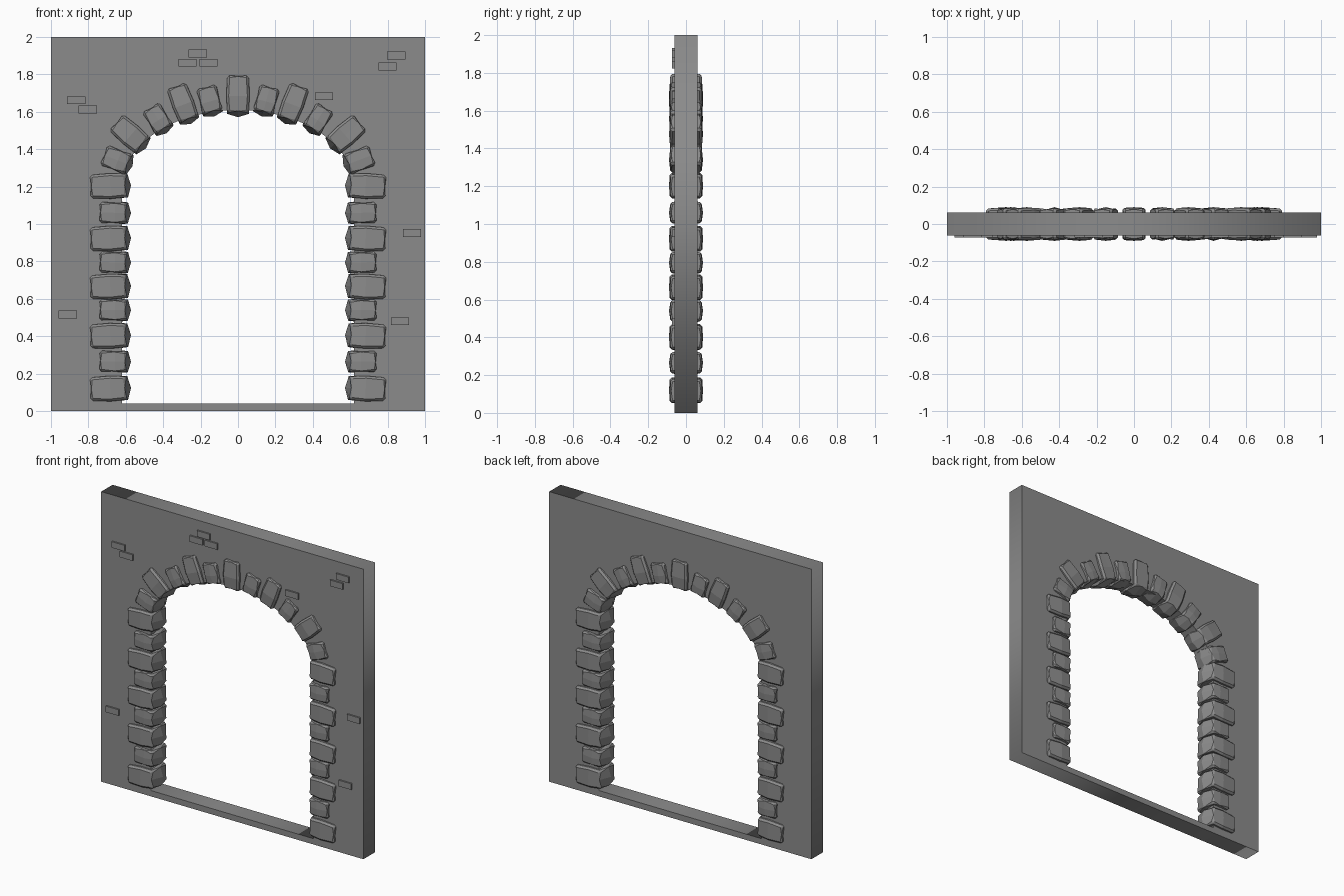
import bpy
import bmesh
from math import radians, sin, cos, pi
from mathutils import Matrix

cube = bpy.data.objects.get("Cube")
if cube:
    bpy.data.objects.remove(cube, do_unlink=True)

stone_grey = bpy.data.materials.new("stone_grey")
stone_grey.use_nodes = True
GREY = (0.26, 0.26, 0.26, 1)
stone_grey.diffuse_color = GREY
stone_grey.node_tree.nodes["Principled BSDF"].inputs["Base Color"].default_value = GREY


def add_object(name, mesh):
    mesh.materials.clear()
    mesh.materials.append(stone_grey)
    obj = bpy.data.objects.new(name, mesh)
    bpy.context.collection.objects.link(obj)
    return obj


# Wall: square slab with an arched opening above a thin sill
HALF, SPRING, RISE, SILL = 0.62, 1.2, 0.41, 0.04
outer = [(-1, 0), (1, 0), (1, 2), (-1, 2)]
arch = [(HALF * cos(pi * i / 24), SPRING + RISE * sin(pi * i / 24)) for i in range(25)]
opening = [(HALF, SILL)] + arch + [(-HALF, SILL)]

curve = bpy.data.curves.new("wall_outline", "CURVE")
curve.dimensions = "2D"
curve.fill_mode = "BOTH"
curve.extrude = 0.062
for outline in (outer, opening):
    spline = curve.splines.new("POLY")
    spline.points.add(len(outline) - 1)
    for point, (x, z) in zip(spline.points, outline):
        point.co = (x, z, 0, 1)
    spline.use_cyclic_u = True
outline_obj = bpy.data.objects.new("wall_outline", curve)
bpy.context.collection.objects.link(outline_obj)
bpy.context.view_layer.update()
depsgraph = bpy.context.evaluated_depsgraph_get()
wall_mesh = bpy.data.meshes.new_from_object(outline_obj.evaluated_get(depsgraph))
bpy.data.objects.remove(outline_obj, do_unlink=True)
wall_mesh.transform(Matrix.Rotation(radians(90), 4, "X"))
add_object("wall", wall_mesh)


def rough_stone(name, x, z, angle, length, width):
    """Bulging block running through the wall; local -z end faces the opening."""
    bm = bmesh.new()
    bmesh.ops.create_cube(bm, size=2)
    bmesh.ops.subdivide_edges(bm, edges=bm.edges[:], cuts=1, use_grid_fill=True)
    for v in bm.verts:
        a, b, c = v.co
        # Sides swell in the middle, and the inner end rises to a ridge
        v.co.x = a * width / 2 * (1 - 0.06 * abs(b) - 0.09 * abs(c))
        v.co.y = b * 0.09 * (1 - 0.04 * abs(a) - 0.05 * abs(c))
        v.co.z = c * length / 2 * (1 - 0.05 * abs(a))
        if c < 0:
            v.co.z += 0.024 * abs(b)
    sharp = [e for e in bm.edges if e.calc_face_angle(0) > radians(40)]
    bmesh.ops.bevel(bm, geom=sharp, offset=0.012, segments=1, affect="EDGES")
    bmesh.ops.recalc_face_normals(bm, faces=bm.faces[:])
    mesh = bpy.data.meshes.new(name)
    bm.to_mesh(mesh)
    bm.free()
    obj = add_object(name, mesh)
    obj.matrix_world = Matrix.Translation((x, 0, z)) @ Matrix.Rotation(radians(angle), 4, "Y")


# Keystone at the crown
rough_stone("keystone", 0, 1.685, 0, 0.228, 0.132)

# Arch stones: x, z, lean, length, width
arch_stones = [
    (0.15, 1.655, 15, 0.168, 0.125),
    (0.292, 1.638, 21, 0.222, 0.125),
    (0.425, 1.555, 32, 0.165, 0.122),
    (0.573, 1.475, 49, 0.215, 0.132),
    (0.642, 1.34, 69, 0.168, 0.13),
]
# Jamb stones alternate long and short up each side
jamb_heights = [0.12, 0.265, 0.402, 0.54, 0.665, 0.795, 0.922, 1.06, 1.203]

for side, label in ((1, "left"), (-1, "right")):
    for i, (x, z, lean, length, width) in enumerate(arch_stones):
        rough_stone(f"{label}_arch_stone_{i + 1}", side * x, z, side * lean, length, width)
    for i, z in enumerate(jamb_heights):
        is_long = i % 2 == 0
        length, width = (0.222, 0.144) if is_long else (0.172, 0.128)
        rough_stone(f"{label}_jamb_stone_{i + 1}", side * (0.572 + length / 2), z,
                    side * (92 if is_long else 89), length, width)

# Small exposed bricks scattered over the front of the wall
bricks = [(-0.215, 1.912), (-0.27, 1.862), (-0.157, 1.862), (0.846, 1.9), (0.8, 1.843),
          (0.46, 1.683), (-0.865, 1.662), (-0.803, 1.613), (0.93, 0.951), (0.866, 0.48),
          (-0.91, 0.516)]
for i, (x, z) in enumerate(bricks):
    bm = bmesh.new()
    bmesh.ops.create_cube(bm, size=1)
    bmesh.ops.scale(bm, vec=(0.097, 0.024, 0.042), verts=bm.verts)
    brick_mesh = bpy.data.meshes.new(f"exposed_brick_{i + 1}")
    bm.to_mesh(brick_mesh)
    bm.free()
    brick = add_object(f"exposed_brick_{i + 1}", brick_mesh)
    brick.location = (x, -0.061, z)
